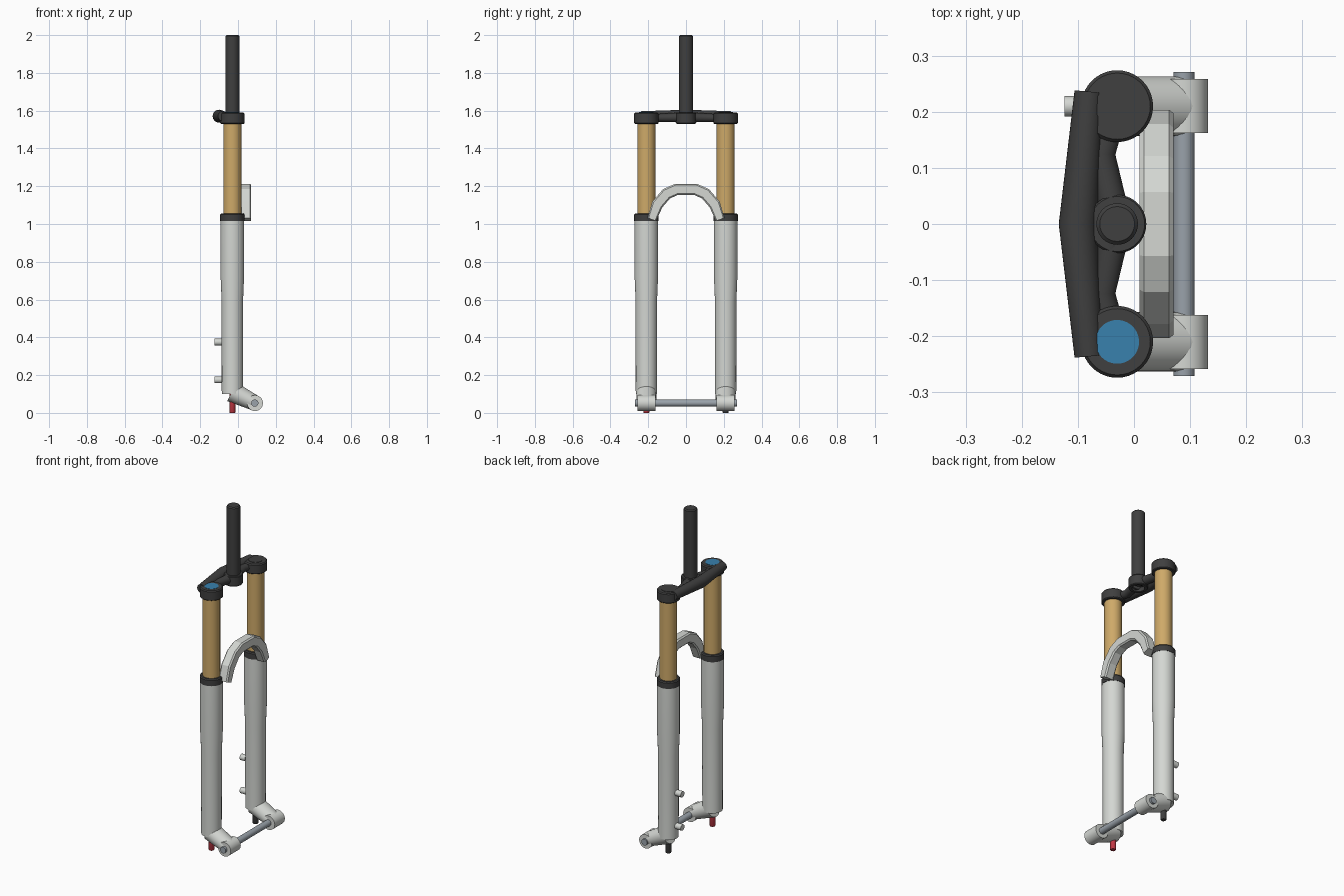
import bpy, bmesh, math
from mathutils import Vector

if "Cube" in bpy.data.objects:
    bpy.data.objects.remove(bpy.data.objects["Cube"])

X0, LEG = -0.03, 0.21          # leg plane and half spacing


def mat(name, rgb):
    m = bpy.data.materials.new(name)
    m.diffuse_color = (*rgb, 1)
    m.use_nodes = True
    m.node_tree.nodes["Principled BSDF"].inputs["Base Color"].default_value = m.diffuse_color
    return m


DARK = mat("dark", (0.05, 0.05, 0.05))
SILVER = mat("silver", (0.66, 0.68, 0.65))
GOLD = mat("gold", (0.62, 0.40, 0.14))
BLUE = mat("blue", (0.04, 0.22, 0.42))
RED = mat("red", (0.55, 0.04, 0.06))
STEEL = mat("steel", (0.32, 0.36, 0.40))


def finish(bm, name, material, smooth=True):
    bmesh.ops.remove_doubles(bm, verts=bm.verts, dist=1e-5)
    bmesh.ops.recalc_face_normals(bm, faces=bm.faces)
    me = bpy.data.meshes.new(name)
    bm.to_mesh(me)
    bm.free()
    me.materials.append(material)
    ob = bpy.data.objects.new(name, me)
    bpy.context.collection.objects.link(ob)
    if smooth:
        bpy.ops.object.select_all(action='DESELECT')
        ob.select_set(True)
        bpy.context.view_layer.objects.active = ob
        bpy.ops.object.shade_smooth_by_angle(angle=math.radians(35))
    return ob


def skin(bm, rings, loop_path=False):
    """Join closed rings of points; cap both ends unless the path loops."""
    vs = [[bm.verts.new(p) for p in r] for r in rings]
    n = len(vs[0])
    pairs = list(zip(vs, vs[1:])) + ([(vs[-1], vs[0])] if loop_path else [])
    for a, b in pairs:
        for i in range(n):
            j = (i + 1) % n
            bm.faces.new((a[i], a[j], b[j], b[i]))
    if not loop_path:
        bm.faces.new(vs[0])
        bm.faces.new(vs[-1])


def lathe(name, profile, y, material, ring=False, n=40):
    """Turn an (r, z) profile round a vertical axis at (X0, y)."""
    bm = bmesh.new()
    rings = [[(X0 + r * math.cos(t), y + r * math.sin(t), z)
              for t in (2 * math.pi * i / n for i in range(n))] for r, z in profile]
    skin(bm, rings, ring)
    return finish(bm, name, material)


def circle(n):
    return [(math.cos(2 * math.pi * i / n), math.sin(2 * math.pi * i / n)) for i in range(n)]


def sweep(name, pts, radii, up, material, section=None, smooth=True):
    """Mitred sweep of a section along a planar path; up is the plane normal.
    Each radius is (in plane, along up)."""
    section = section or circle(32)
    pts, up = [Vector(p) for p in pts], Vector(up)
    rings = []
    for i, p in enumerate(pts):
        a = (p - pts[i - 1]).normalized() if i else None
        b = (pts[i + 1] - p).normalized() if i + 1 < len(pts) else None
        t = ((a or b) + (b or a)).normalized()
        side = t.cross(up) / t.dot(a or b)
        ru, rv = radii[i]
        rings.append([p + side * (u * ru) + up * (v * rv) for u, v in section])
    bm = bmesh.new()
    skin(bm, rings)
    return finish(bm, name, material, smooth)


# Steerer and its hollow crown seat
lathe("steerer_tube", [(0.037, 1.555), (0.037, 1.994), (0.031, 2.0)], 0, DARK)
lathe("steerer_seat", [(0.034, 1.53), (0.049, 1.53), (0.052, 1.534), (0.052, 1.586),
                       (0.049, 1.59), (0.034, 1.59)], 0, DARK, ring=True)

# Crown: bent front tube and inner brace
sweep("crown_tube", [(-0.08, -0.236, 1.571), (-0.1, 0, 1.571), (-0.08, 0.236, 1.571)],
      [(0.026, 0.026), (0.034, 0.034), (0.026, 0.026)], (0, 0, 1), DARK)
for s, side in ((-1, "front"), (1, "back")):
    sweep(f"crown_brace_{side}",
          [(-0.03, s * 0.21, 1.562), (-0.058, s * 0.125, 1.562), (-0.036, s * 0.02, 1.565)],
          [(0.02, 0.02), (0.024, 0.022), (0.027, 0.027)], (0, 0, 1), DARK)

    # Leg: clamp, cap, upper tube, seal, lower tube, bottom knob
    y = s * LEG
    lathe(f"crown_clamp_{side}", [(0.06, 1.53), (0.064, 1.534), (0.064, 1.584), (0.059, 1.59)],
          y, DARK)
    lathe(f"top_cap_{side}", [(0.039, 1.57), (0.039, 1.592)], y, BLUE if s < 0 else DARK)
    lathe(f"upper_tube_{side}", [(0.048, 1.0), (0.048, 1.54)], y, GOLD)
    lathe(f"seal_{side}", [(0.064, 1.016), (0.064, 1.05), (0.059, 1.056)], y, DARK)
    lathe(f"lower_tube_{side}", [(0.056, 0.1), (0.057, 0.6), (0.062, 0.72), (0.062, 1.02)],
          y, SILVER)
    lathe(f"bottom_knob_{side}", [(0.014, 0), (0.016, 0.003), (0.016, 0.11)],
          y, RED if s < 0 else DARK, n=24)

    # Dropout arm and axle boss
    sweep(f"dropout_arm_{side}", [(-0.033, y, 0.112), (0.092, y, 0.051)],
          [(0.055, 0.053), (0.041, 0.053)], (0, 1, 0), SILVER)
    sweep(f"axle_boss_{side}", [(0.09, y - 0.048, 0.052), (0.09, y + 0.048, 0.052)],
          [(0.042, 0.042)] * 2, (0, 0, 1), SILVER)

# Axle
sweep("axle", [(0.089, -0.271, 0.052), (0.089, 0.271, 0.052)], [(0.019, 0.019)] * 2,
      (0, 0, 1), STEEL)

# Brake mounts on the back leg
for z, label in ((0.375, "upper"), (0.175, "lower")):
    sweep(f"brake_mount_{label}", [(-0.124, LEG, z), (-0.05, LEG, z)], [(0.018, 0.018)] * 2,
          (0, 0, 1), SILVER)

# Faceted arch joining the lower tubes
half = [(0.181, 1.024), (0.152, 1.103), (0.103, 1.160), (0.051, 1.183)]
path = [(0.04, -y, z) for y, z in half] + [(0.04, y, z) for y, z in reversed(half)]
c = 0.75
octagon = [(1, c), (c, 1), (-c, 1), (-1, c), (-1, -c), (-c, -1), (c, -1), (1, -c)]
radii = [(0.024, 0.03)] + [(0.03, 0.03)] * 6 + [(0.024, 0.03)]
sweep("fork_arch", path, radii, (1, 0, 0), SILVER, octagon, smooth=False)
